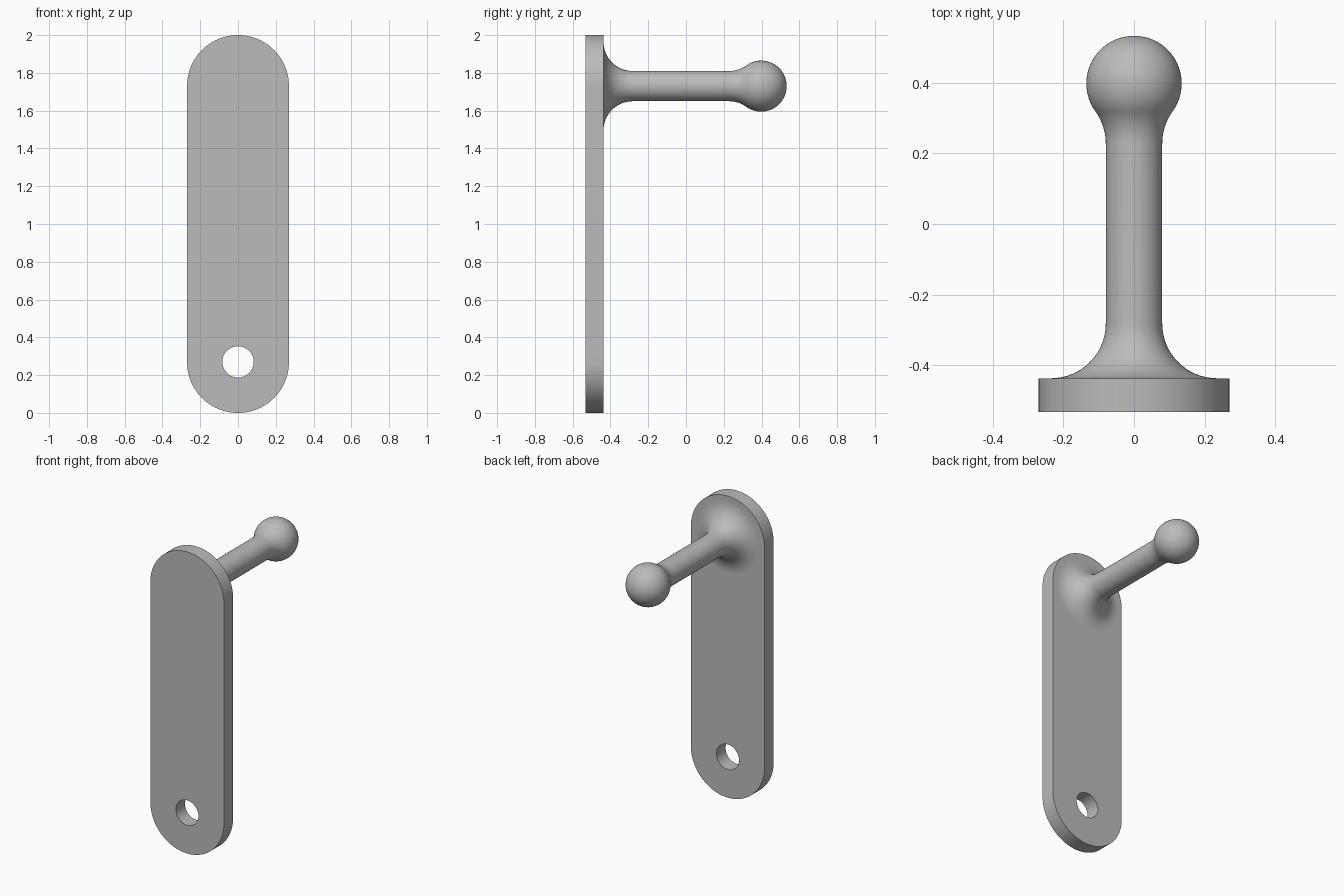
import bpy, bmesh
from math import pi, sin, cos, atan2, sqrt
from mathutils import Vector, Matrix

cube = bpy.data.objects.get("Cube")
if cube:
    bpy.data.objects.remove(cube, do_unlink=True)

HALF_W, HEIGHT = 0.27, 2.0           # plate outline
FRONT, BACK = -0.533, -0.437         # plate faces
HOLE_R = 0.083
PEG_Z, PEG_R = HEIGHT - HALF_W, 0.08
FILLET, BALL_R = 0.155, 0.135
BALL_Y = 0.533 - BALL_R

grey = bpy.data.materials.new("plain grey")
grey.use_nodes = True
color = (0.5, 0.5, 0.5, 1)
grey.diffuse_color = color
grey.node_tree.nodes["Principled BSDF"].inputs["Base Color"].default_value = color


def finish(bm, name):
    bmesh.ops.recalc_face_normals(bm, faces=bm.faces)
    mesh = bpy.data.meshes.new(name)
    bm.to_mesh(mesh)
    bm.free()
    mesh.materials.append(grey)
    obj = bpy.data.objects.new(name, mesh)
    bpy.context.collection.objects.link(obj)
    bpy.ops.object.select_all(action='DESELECT')
    obj.select_set(True)
    bpy.context.view_layer.objects.active = obj
    bpy.ops.object.shade_smooth_by_angle(angle=pi / 6)
    return obj


def arc(cx, cy, r, a0, a1, n):
    return [(cx + r * cos(a0 + (a1 - a0) * i / n),
             cy + r * sin(a0 + (a1 - a0) * i / n)) for i in range(n + 1)]


# Backplate: rounded slot outline with a screw hole, extruded to thickness
bm = bmesh.new()
outline = (arc(0, PEG_Z, HALF_W, 0, pi, 48)
           + arc(0, HALF_W, HALF_W, pi, 2 * pi, 48))
hole = arc(0, HALF_W, HOLE_R, 0, 2 * pi, 48)[:-1]
edges = []
for loop in (outline, hole):
    verts = [bm.verts.new((x, FRONT, z)) for x, z in loop]
    edges += [bm.edges.new((v, verts[i - 1])) for i, v in enumerate(verts)]
bmesh.ops.triangle_fill(bm, edges=edges, use_beauty=True, normal=(0, -1, 0))
ext = bmesh.ops.extrude_face_region(bm, geom=bm.faces[:], use_keep_orig=True)
bmesh.ops.translate(bm, vec=(0, BACK - FRONT, 0),
                    verts=[g for g in ext["geom"] if isinstance(g, bmesh.types.BMVert)])
finish(bm, "backplate")

# Peg: flared base, straight shaft, filleted neck and ball, turned about y
fillet_r = PEG_R + FILLET
reach = sqrt((BALL_R + FILLET) ** 2 - fillet_r ** 2)
neck_y = BALL_Y - reach
to_ball = atan2(-fillet_r, reach)
profile = (arc(BACK + FILLET, fillet_r, FILLET, pi, 1.5 * pi, 16)
           + arc(neck_y, fillet_r, FILLET, -pi / 2, to_ball, 10)
           + arc(BALL_Y, 0, BALL_R, pi + to_ball, 0, 28)[1:])
bm = bmesh.new()
verts = [bm.verts.new((max(r, 0), y, PEG_Z)) for y, r in profile]
edges = [bm.edges.new(pair) for pair in zip(verts, verts[1:])]
bmesh.ops.spin(bm, geom=verts + edges, cent=(0, 0, PEG_Z), axis=(0, 1, 0),
               angle=2 * pi, steps=64)
bmesh.ops.remove_doubles(bm, verts=bm.verts, dist=0.0001)
finish(bm, "peg")
